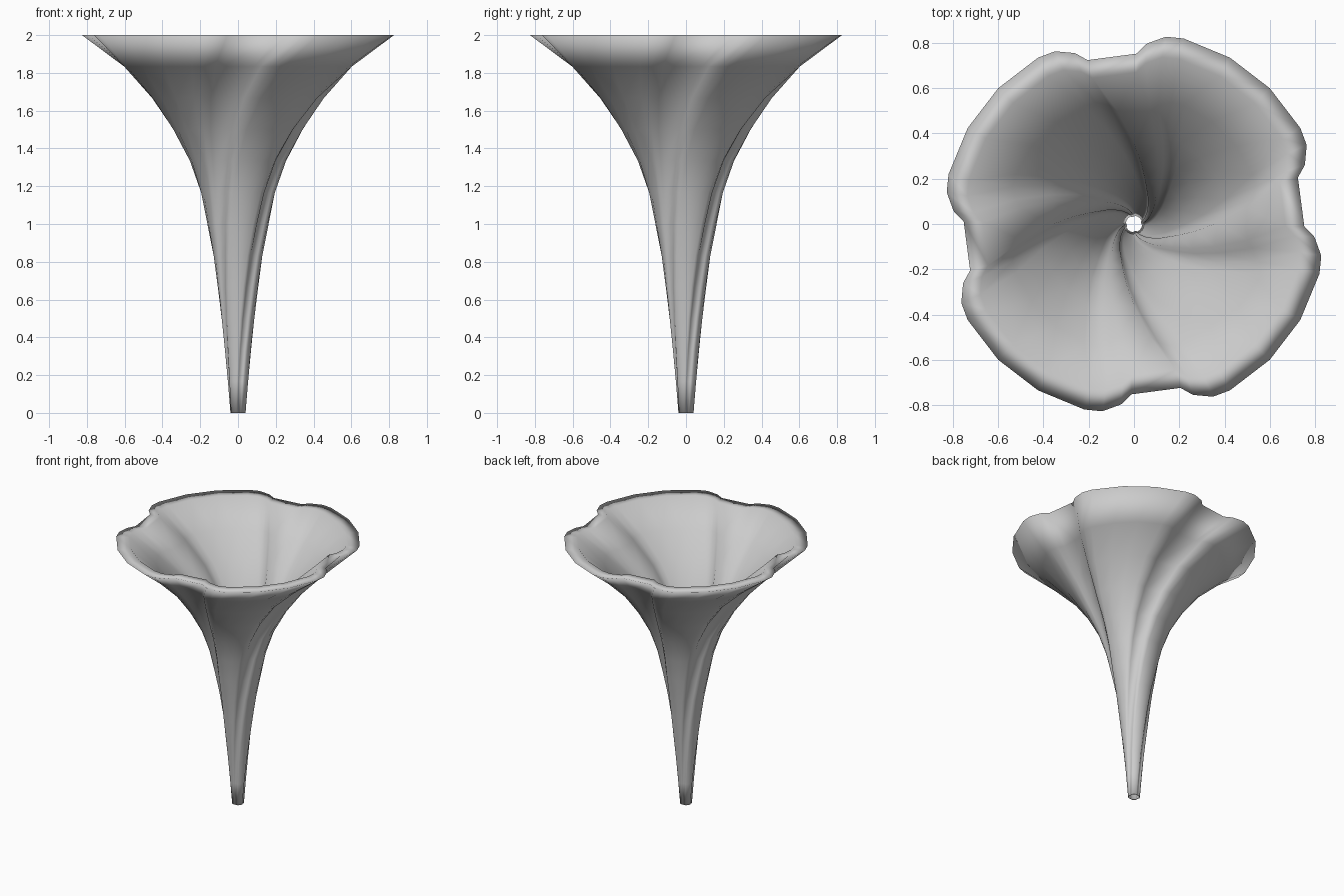
import bpy, bmesh
from math import sin, cos, radians

if "Cube" in bpy.data.objects:
    bpy.data.objects.remove(bpy.data.objects["Cube"])

# Flared profile: outer radius at evenly spaced heights from z=0 to z=2
RADII = [0.041, 0.054, 0.069, 0.087, 0.107, 0.130, 0.162,
         0.197, 0.254, 0.345, 0.466, 0.637, 0.847]
HEIGHT, TWIST, WALL = 2.0, 90.0, 0.89

# One quarter of the cross-section: (angle from flute centre, radius factor)
HALF = [(8.3, 0.887), (11.6, 0.942), (17.1, 0.989), (22.5, 1.0), (37.5, 1.0)]
QUARTER = [(-a, r) for a, r in reversed(HALF[:4])] + HALF
QUARTER.append((52.5, 1.0))
SECTION = [(a + 90 * q + 97.5, r) for q in range(4) for a, r in QUARTER]


def add_ring(bm, k, scale):
    t = k / (len(RADII) - 1)
    turn = TWIST * (t - 1)
    return [bm.verts.new((RADII[k] * scale * r * cos(radians(a + turn)),
                          RADII[k] * scale * r * sin(radians(a + turn)),
                          HEIGHT * t)) for a, r in SECTION]


# Fluted twisted horn: outer wall up, flat rim, inner wall down, bottom lip
bm = bmesh.new()
steps = range(len(RADII))
rings = [add_ring(bm, k, 1.0) for k in steps]
rings += [add_ring(bm, k, WALL) for k in reversed(steps)]
n = len(SECTION)
for lower, upper in zip(rings, rings[1:] + rings[:1]):
    for i in range(n):
        j = (i + 1) % n
        bm.faces.new((lower[i], lower[j], upper[j], upper[i])).smooth = True
# Drop the repeated shoulder points where quarters meet
bmesh.ops.remove_doubles(bm, verts=bm.verts, dist=0.0002)
bmesh.ops.recalc_face_normals(bm, faces=bm.faces)

mesh = bpy.data.meshes.new("twisted_horn")
bm.to_mesh(mesh)
bm.free()
horn = bpy.data.objects.new("twisted_horn", mesh)
bpy.context.collection.objects.link(horn)
